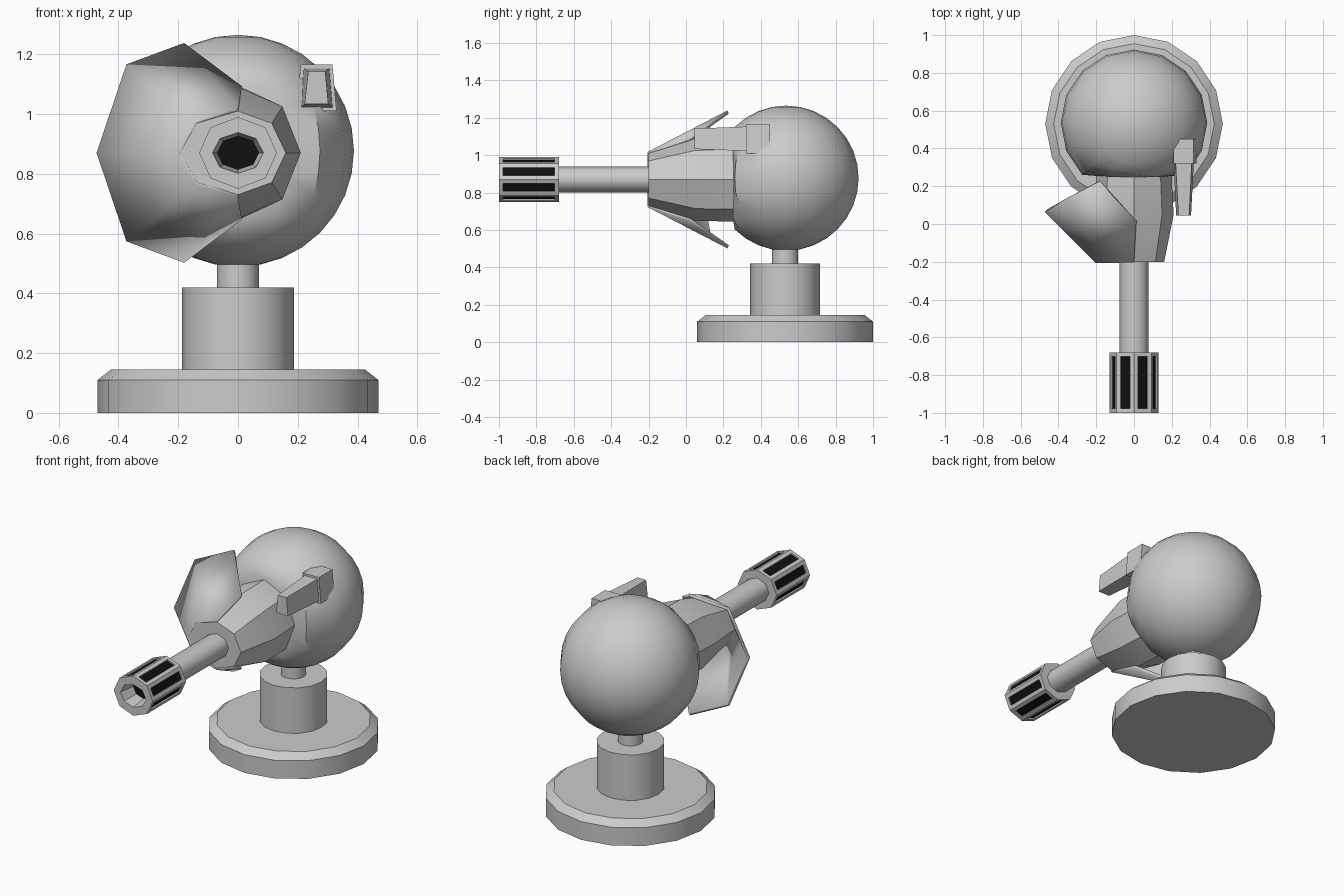
import bpy, bmesh, math
from math import sin, cos, pi

if "Cube" in bpy.data.objects:
    bpy.data.objects.remove(bpy.data.objects["Cube"])

black = bpy.data.materials.new("black")
black.diffuse_color = (0.005, 0.005, 0.005, 1)
black.use_nodes = True
black.node_tree.nodes["Principled BSDF"].inputs["Base Color"].default_value = black.diffuse_color
CY, CZ = 0.53, 0.87   # stand centre in y, gun axis height


def finish(bm, name, angle=40, fix=True):
    if fix:
        bmesh.ops.recalc_face_normals(bm, faces=bm.faces[:])
    me = bpy.data.meshes.new(name)
    bm.to_mesh(me)
    bm.free()
    ob = bpy.data.objects.new(name, me)
    bpy.context.collection.objects.link(ob)
    bpy.ops.object.select_all(action='DESELECT')
    ob.select_set(True)
    bpy.context.view_layer.objects.active = ob
    bpy.ops.object.shade_smooth_by_angle(angle=math.radians(angle))
    return ob


def loft(sections):
    """Skin a list of equal-length point loops and cap both ends."""
    bm = bmesh.new()
    loops = [[bm.verts.new(p) for p in s] for s in sections]
    n = len(loops[0])
    for a, b in zip(loops, loops[1:]):
        for i in range(n):
            j = (i + 1) % n
            bm.faces.new((a[i], a[j], b[j], b[i]))
    bm.faces.new(loops[0])
    bm.faces.new(loops[-1])
    bmesh.ops.recalc_face_normals(bm, faces=bm.faces[:])
    return bm


def ring_z(z, r, n=16):
    return [(r * cos(2 * pi * i / n), CY + r * sin(2 * pi * i / n), z) for i in range(n)]


def ring_y(y, rx, rz, n=8):
    return [(rx * cos(2 * pi * i / n), y, CZ + rz * sin(2 * pi * i / n)) for i in range(n)]


def trapezoid(y, xb0, xb1, xt0, xt1, z0, z1):
    return [(xb0, y, z0), (xb1, y, z0), (xt1, y, z1), (xt0, y, z1)]


# Stand
finish(loft([ring_z(0, .47), ring_z(.11, .47), ring_z(.145, .425)]), "base_disc", 30)
finish(loft([ring_z(.13, .187), ring_z(.42, .187)]), "column")
finish(loft([ring_z(.41, .07), ring_z(.54, .07)]), "neck")

# Ball housing with flattened front
bm = bmesh.new()
bmesh.ops.create_uvsphere(bm, u_segments=16, v_segments=16, radius=.388)
for v in bm.verts:
    v.co.y = max(v.co.y + .535, .25)
    v.co.z += .877
finish(bm, "ball_housing")

# Gun mount, wider at the shield side
bm = loft([ring_y(-.2, .16, .14), ring_y(.05, .21, .22), ring_y(.23, .2, .225), ring_y(.31, .2, .225)])
for v in bm.verts:
    if v.co.y < -.1 and v.co.x < -.01:
        v.co.x *= 1.22
finish(bm, "gun_mount", 35)

# Flared half-cone shield on the left
bm = bmesh.new()
half = {}
for s in (1, -1):
    for key, (x, y, z) in {"f0": (0, -.2, .14), "f1": (-.138, -.2, .1), "m": (.01, .02, .215),
                           "r0": (-.18, .225, .36), "r1": (-.37, .125, .29)}.items():
        half[key, s] = bm.verts.new((x, y, CZ + s * z))
front = bm.verts.new((-.195, -.2, CZ))
rim = bm.verts.new((-.467, .07, CZ))
for s in (1, -1):
    f0, f1, m, r0, r1 = (half[k, s] for k in ("f0", "f1", "m", "r0", "r1"))
    for loop in ((f0, m, r0), (f0, r0, r1, f1), (f1, r1, rim, front)):
        bm.faces.new(loop if s > 0 else loop[::-1])
shield = finish(bm, "side_shield", 35, fix=False)
mod = shield.modifiers.new("thickness", 'SOLIDIFY')
mod.thickness = .018
mod.offset = 0

# Barrel
finish(loft([ring_y(-.72, .078, .07), ring_y(-.15, .078, .07)]), "barrel", 50)

# Muzzle with hollow end and black vents
bm = loft([ring_y(-.68, .13, .12), ring_y(-1, .13, .12),
           ring_y(-1, .085, .068), ring_y(-.9, .07, .056)])
bm.faces.ensure_lookup_table()
bm.normal_update()
sides = [f for f in bm.faces if f.calc_area() > .025 and abs(f.normal.y) < .1]
for f in bm.faces:
    if abs(f.normal.y) > .9 and -.95 < f.calc_center_median().y < -.85:
        f.material_index = 1
bmesh.ops.inset_individual(bm, faces=sides, thickness=.032)
bmesh.ops.inset_individual(bm, faces=sides, thickness=0, depth=-.008)
for f in sides:
    f.material_index = 1
muzzle = finish(bm, "muzzle", 30, fix=False)
grey = bpy.data.materials.new("grey")
grey.diffuse_color = (.8, .8, .8, 1)
grey.use_nodes = True
grey.node_tree.nodes["Principled BSDF"].inputs["Base Color"].default_value = grey.diffuse_color
muzzle.data.materials.append(grey)
muzzle.data.materials.append(black)

# Small side sight with its collar
finish(loft([trapezoid(.045, .223, .302, .235, .292, 1.033, 1.142),
             trapezoid(.33, .21, .317, .22, .306, 1.022, 1.153)]), "sight_box")
finish(loft([trapezoid(.32, .195, .33, .21, .316, 1.01, 1.165),
             trapezoid(.45, .195, .33, .21, .316, 1.01, 1.165)]), "sight_collar")
